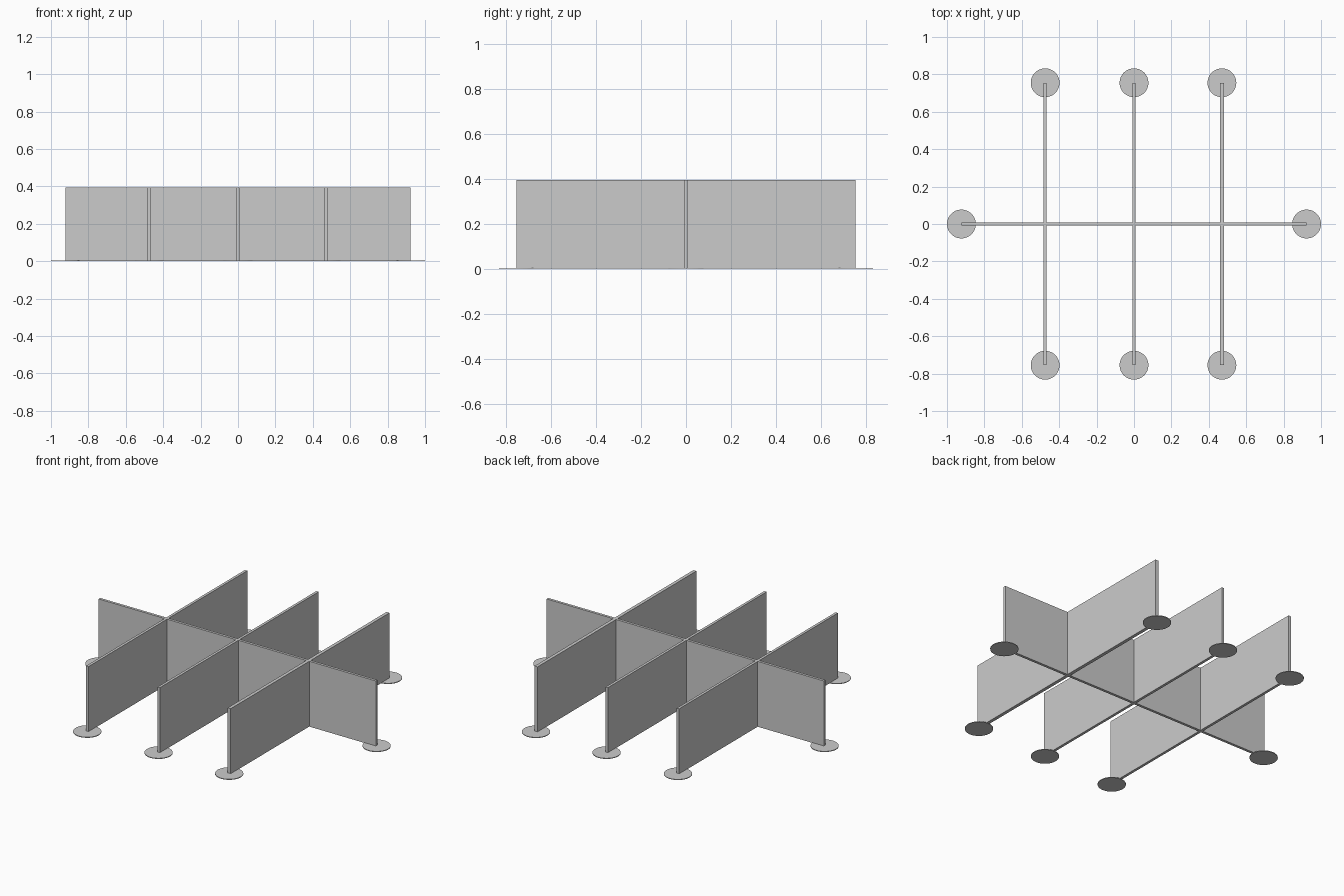
import bpy

cube = bpy.data.objects.get("Cube")
if cube:
    bpy.data.objects.remove(cube, do_unlink=True)

GREY = (0.6, 0.6, 0.6, 1)
grey = bpy.data.materials.new("light grey")
grey.use_nodes = True
grey.diffuse_color = GREY
grey.node_tree.nodes["Principled BSDF"].inputs["Base Color"].default_value = GREY

HEIGHT, BASE = 0.395, 0.002
HALF_X, HALF_Y = 0.923, 0.755
PAD_RADIUS, PAD_THICK = 0.077, 0.004


def finish(name):
    obj = bpy.context.object
    obj.name = name
    obj.data.materials.append(grey)


def panel(name, x, size_x, size_y):
    """Upright divider centred on y = 0."""
    bpy.ops.mesh.primitive_cube_add(size=1, location=(x, 0, (HEIGHT + BASE) / 2))
    bpy.context.object.scale = (size_x, size_y, HEIGHT - BASE)
    bpy.ops.object.transform_apply(location=False, rotation=False, scale=True)
    finish(name)


def pad(name, x, y):
    """Thin round foot under a divider end."""
    bpy.ops.mesh.primitive_cylinder_add(vertices=48, radius=PAD_RADIUS, depth=PAD_THICK,
                                        location=(x, y, PAD_THICK / 2))
    finish(name)


# Long divider with a pad at each end
panel("long_divider", 0, 2 * HALF_X, 0.016)
for side, sign in (("left", 1), ("right", -1)):
    pad("long_divider_pad_" + side, sign * HALF_X, 0)

# Cross dividers with pads front and back
for place, x, thick in (("right", -0.475, 0.016), ("middle", 0, 0.016), ("left", 0.47, 0.02)):
    panel("cross_divider_" + place, x, thick, 2 * HALF_Y)
    for end, sign in (("front", -1), ("back", 1)):
        pad(f"cross_divider_pad_{place}_{end}", x, sign * HALF_Y)
